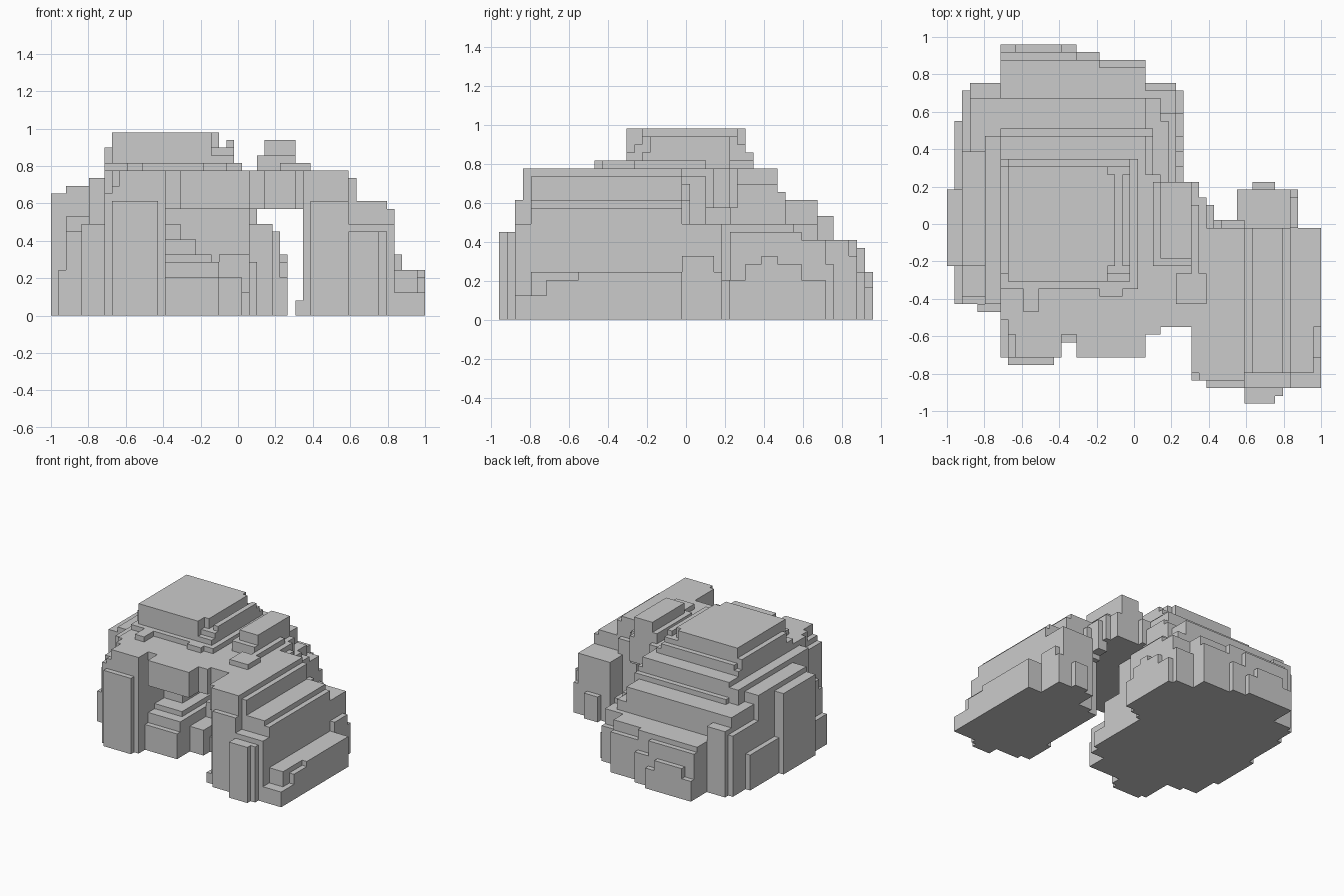
import bpy, bmesh

C = 2 / 49            # block size
Y0 = -47 * C / 2      # front edge of the block grid
cells = {}            # block index -> part name


def span(a, b, o):
    return range(round((a - o) / C), round((b - o) / C))


def block(part, x0, x1, y0, y1, z0, z1):
    """Fill a box of blocks for a part; part None carves it away."""
    for i in span(x0, x1, -1):
        for j in span(y0, y1, Y0):
            for k in span(z0, z1, 0):
                if part:
                    cells.setdefault((i, j, k), part)
                else:
                    cells.pop((i, j, k), None)


def fill(part, boxes):
    for b in boxes:
        block(part, *b)


# Main rock body, without the sheltered front hollow
fill("main_rock", [
    (-.71, .06, -.71, .47, 0, .78),
    (-.71, .10, .40, .51, 0, .65),
    (-.71, .06, .51, .68, 0, .61),
])
block(None, -.39, .10, -.75, -.12, 0, .57)
block(None, -.39, -.31, -.75, -.58, 0, .80)
block(None, -.71, -.63, -.71, -.60, .69, .80)
block(None, -.71, -.67, -.71, -.50, .65, .80)

# Front-left buttress
fill("front_buttress", [
    (-.67, -.43, -.75, -.71, 0, .61),
])

# Stepped rubble inside the hollow
fill("hollow_steps", [
    (-.39, -.10, -.58, -.12, 0, .29),
    (-.39, -.14, -.50, -.12, 0, .33),
    (-.39, .02, -.46, -.12, 0, .20),
    (-.39, .06, -.38, -.12, 0, .12),
    (-.39, -.22, -.38, -.12, 0, .41),
    (-.39, -.30, -.30, -.12, 0, .49),
    (-.39, -.10, -.62, -.58, 0, .20),
    (-.10, .06, -.25, -.12, 0, .33),
])

# West terraces
fill("west_terraces", [
    (-.79, -.71, -.42, .47, 0, .73),
    (-.83, -.71, -.47, -.42, 0, .49),
    (-.92, -.71, -.22, .40, 0, .69),
    (-.96, -.92, -.42, -.22, 0, .25),
    (-.92, -.71, -.42, -.38, 0, .45),
    (-.92, -.71, -.38, -.22, 0, .53),
    (-1.0, -.92, -.22, .18, 0, .65),
    (-.96, -.92, .18, .55, 0, .29),
    (-.92, -.71, .40, .71, 0, .49),
    (-.88, -.71, .40, .68, 0, .61),
    (-.88, -.71, .68, .75, 0, .53),
])

# Back terraces
fill("back_terraces", [
    (-.71, .06, .68, .83, 0, .41),
    (-.71, -.19, .83, .88, 0, .41),
    (-.19, .06, .83, .88, 0, .33),
    (-.71, -.31, .88, .92, 0, .37),
    (-.31, -.19, .88, .92, 0, .25),
    (-.63, -.39, .92, .96, 0, .25),
    (-.71, -.31, .92, .96, 0, .16),
])

# Back-right shoulder, stepping down toward the opening
fill("east_shoulder", [
    (.06, .14, .22, .67, 0, .49),
    (.06, .18, .18, .55, 0, .49),
    (.06, .22, .22, .72, 0, .41),
    (.06, .22, .22, .60, 0, .45),
    (.06, .22, .72, .76, 0, .29),
    (.22, .26, .22, .72, 0, .20),
    (.22, .26, .30, .60, 0, .29),
    (.22, .26, .38, .47, 0, .33),
    (.06, .10, .14, .22, 0, .29),
    (.06, .10, .22, .47, .49, .69),
])

# Bridge over the opening
fill("bridge", [
    (.06, .14, -.59, .27, .57, .78),
    (.14, .34, -.54, .22, .57, .78),
    (.30, .38, -.79, .14, .57, .78),
    (.34, .42, -.54, .10, .49, .73),
    (.34, .47, -.30, .02, .45, .69),
])

# Summit cap and its stray ledges
fill("summit", [
    (-.71, .02, -.35, .35, .78, .82),
    (-.67, -.02, -.31, .35, .82, .86),
    (-.71, -.02, -.27, .31, .82, .90),
    (-.06, -.02, -.22, .27, .90, .94),
    (-.67, -.14, -.31, .31, .86, .98),
    (-.14, -.10, -.22, .27, .86, .98),
    (-.59, -.51, -.47, -.35, .78, .82),
    (-.20, -.06, -.38, -.35, .78, .82),
])

# Knob on the bridge
fill("bridge_knob", [
    (.14, .31, -.18, .22, .78, .94),
    (.10, .31, -.22, .22, .78, .86),
    (.31, .35, -.30, .10, .78, .82),
    (.22, .38, -.42, -.26, .78, .82),
])

# Right pillar with outer shelves
fill("right_pillar", [
    (.34, .59, -.83, -.02, 0, .78),
    (.59, .63, -.79, -.02, 0, .73),
    (.59, .79, -.79, -.02, 0, .61),
    (.79, .83, -.79, -.02, 0, .57),
    (.31, .35, -.83, -.59, 0, .08),
    (.38, .59, -.87, -.83, 0, .61),
    (.42, .59, -.02, .02, 0, .61),
    (.59, .83, -.87, -.79, 0, .49),
    (.59, .79, -.92, -.87, 0, .45),
    (.59, .75, -.96, -.92, 0, .45),
])
fill("pillar_shelves", [
    (.83, .96, -.79, -.02, 0, .25),
    (.96, 1.0, -.55, -.02, 0, .25),
    (.96, 1.0, -.71, -.55, 0, .20),
    (.83, 1.0, -.87, -.71, 0, .12),
    (.55, .83, -.02, .18, 0, .49),
    (.83, .87, -.02, .14, 0, .33),
    (.83, .87, .14, .18, 0, .25),
    (.63, .75, .18, .22, 0, .20),
])

# Turn the blocks of each part into a mesh of outer faces only
SIDES = {
    (1, 0, 0): [(1, 0, 0), (1, 1, 0), (1, 1, 1), (1, 0, 1)],
    (-1, 0, 0): [(0, 0, 0), (0, 0, 1), (0, 1, 1), (0, 1, 0)],
    (0, 1, 0): [(0, 1, 0), (0, 1, 1), (1, 1, 1), (1, 1, 0)],
    (0, -1, 0): [(0, 0, 0), (1, 0, 0), (1, 0, 1), (0, 0, 1)],
    (0, 0, 1): [(0, 0, 1), (1, 0, 1), (1, 1, 1), (0, 1, 1)],
    (0, 0, -1): [(0, 0, 0), (0, 1, 0), (1, 1, 0), (1, 0, 0)],
}
for part in sorted(set(cells.values())):
    bm = bmesh.new()
    verts = {}
    for (i, j, k), name in cells.items():
        if name != part:
            continue
        for (a, b, c), quad in SIDES.items():
            if (i + a, j + b, k + c) in cells:
                continue
            loop = []
            for p, q, r in quad:
                key = (i + p, j + q, k + r)
                if key not in verts:
                    verts[key] = bm.verts.new((key[0] * C - 1, key[1] * C + Y0, key[2] * C))
                loop.append(verts[key])
            bm.faces.new(loop)
    bmesh.ops.dissolve_limit(bm, angle_limit=.01, verts=bm.verts[:], edges=bm.edges[:])
    me = bpy.data.meshes.new(part)
    bm.to_mesh(me)
    bm.free()
    bpy.context.collection.objects.link(bpy.data.objects.new(part, me))
